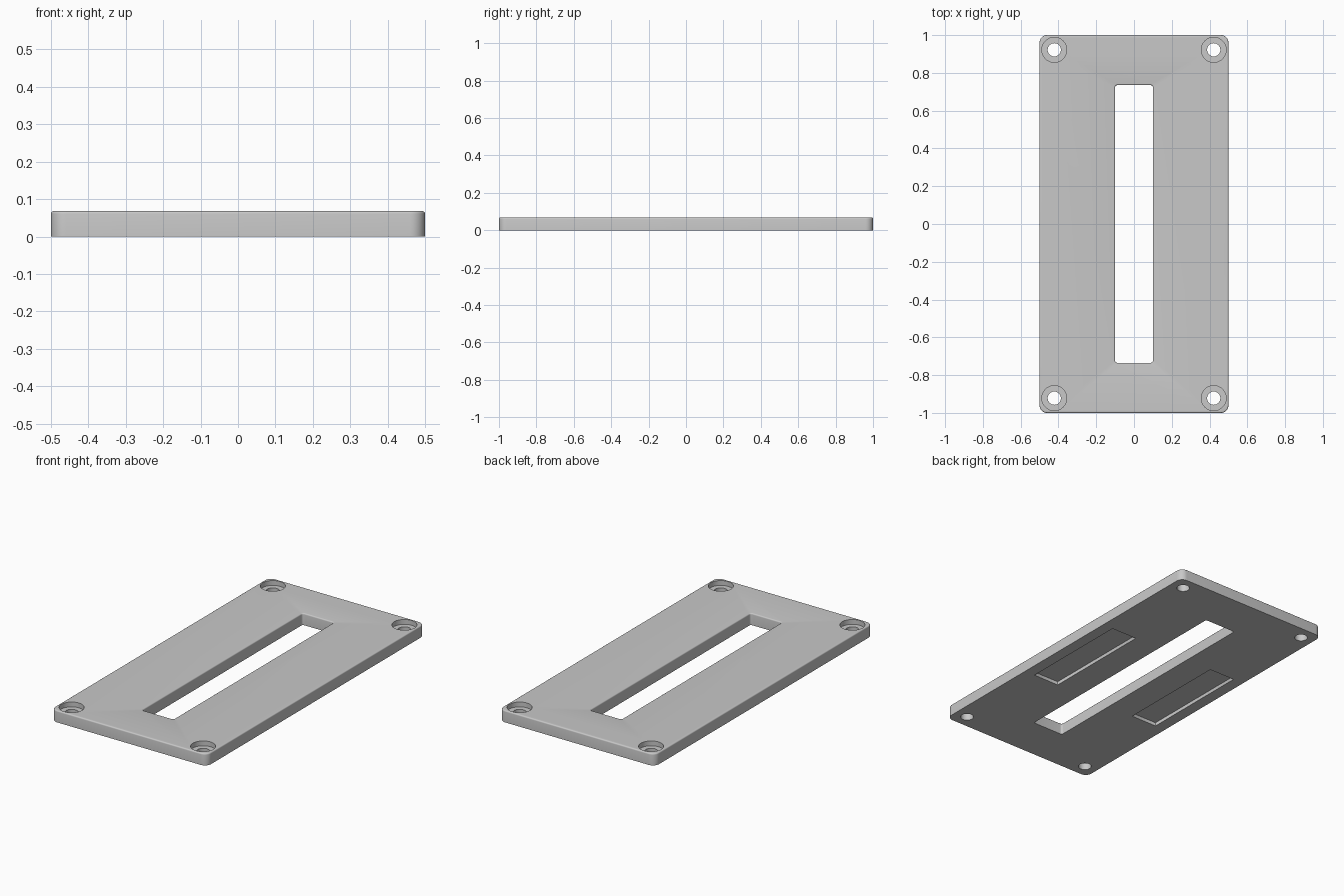
import bpy, bmesh
from math import sin, cos, pi

H = 0.068          # plate thickness
FILLET = 0.007     # rounding of the top edges

if "Cube" in bpy.data.objects:
    bpy.data.objects.remove(bpy.data.objects["Cube"], do_unlink=True)

grey = bpy.data.materials.new("plate_grey")
grey.use_nodes = True
colour = (0.58, 0.58, 0.58, 1)
grey.diffuse_color = colour
grey.node_tree.nodes["Principled BSDF"].inputs["Base Color"].default_value = colour


def rounded_rect(hw, hl, r, steps):
    """Outline points of a rounded rectangle, counter-clockwise."""
    pts = []
    for q, (sx, sy) in enumerate([(1, 1), (-1, 1), (-1, -1), (1, -1)]):
        for i in range(steps + 1):
            a = (q + i / steps) * pi / 2
            pts.append((sx * (hw - r) + r * cos(a), sy * (hl - r) + r * sin(a)))
    return pts


def add_loft(bm, centre, hw, hl, r, rings, steps=8):
    """Closed solid from rounded rectangles; each ring is (outward growth, z)."""
    loops = []
    for grow, z in rings:
        pts = rounded_rect(hw + grow, hl + grow, r + grow, steps)
        loops.append([bm.verts.new((centre[0] + x, centre[1] + y, z)) for x, y in pts])
    n = len(loops[0])
    for low, high in zip(loops, loops[1:]):
        for i in range(n):
            j = (i + 1) % n
            bm.faces.new((low[i], low[j], high[j], high[i]))
    bm.faces.new(loops[0][::-1])
    bm.faces.new(loops[-1])


def make_object(name, bm):
    bmesh.ops.remove_doubles(bm, verts=bm.verts, dist=1e-5)
    bmesh.ops.recalc_face_normals(bm, faces=bm.faces)
    mesh = bpy.data.meshes.new(name)
    bm.to_mesh(mesh)
    bm.free()
    mesh.materials.append(grey)
    ob = bpy.data.objects.new(name, mesh)
    bpy.context.collection.objects.link(ob)
    return ob


# Quarter-round profile shared by the outer rim and the slot rim
arc = [(FILLET * (1 - cos(t)), H - FILLET + FILLET * sin(t))
       for t in [i * pi / 8 for i in range(5)]]

# Plate with rounded corners and top rim
bm = bmesh.new()
add_loft(bm, (0, 0), 0.5, 1.0, 0.04, [(0, 0)] + [(-g, z) for g, z in arc])
plate = make_object("cover_plate", bm)

# Openings, all in one cutter
bm = bmesh.new()
# long central slot with a rounded upper rim
add_loft(bm, (0, 0), 0.1, 0.735, 0.012,
         [(0, -0.02)] + arc + [(FILLET, H + 0.02)])
for sx in (-1, 1):
    # shallow pocket in the underside
    add_loft(bm, (sx * 0.35, 0), 0.083, 0.333, 0.002, [(0, -0.02), (0, 0.02)], 2)
    for sy in (-1, 1):
        # counterbored screw hole
        add_loft(bm, (sx * 0.422, sy * 0.922), 0.035, 0.035, 0.035,
                 [(0, -0.02), (0, 0.04), (0.031, 0.04), (0.031, H + 0.02)], 12)
cutter = make_object("openings_cutter", bm)
cutter.hide_render = True

cut = plate.modifiers.new("openings", 'BOOLEAN')
cut.operation = 'DIFFERENCE'
cut.solver = 'EXACT'
cut.object = cutter

bpy.ops.object.select_all(action='DESELECT')
bpy.context.view_layer.objects.active = plate
plate.select_set(True)
bpy.ops.object.modifier_apply(modifier=cut.name)
bpy.data.objects.remove(cutter, do_unlink=True)
bpy.ops.object.shade_smooth_by_angle(angle=pi / 6)
